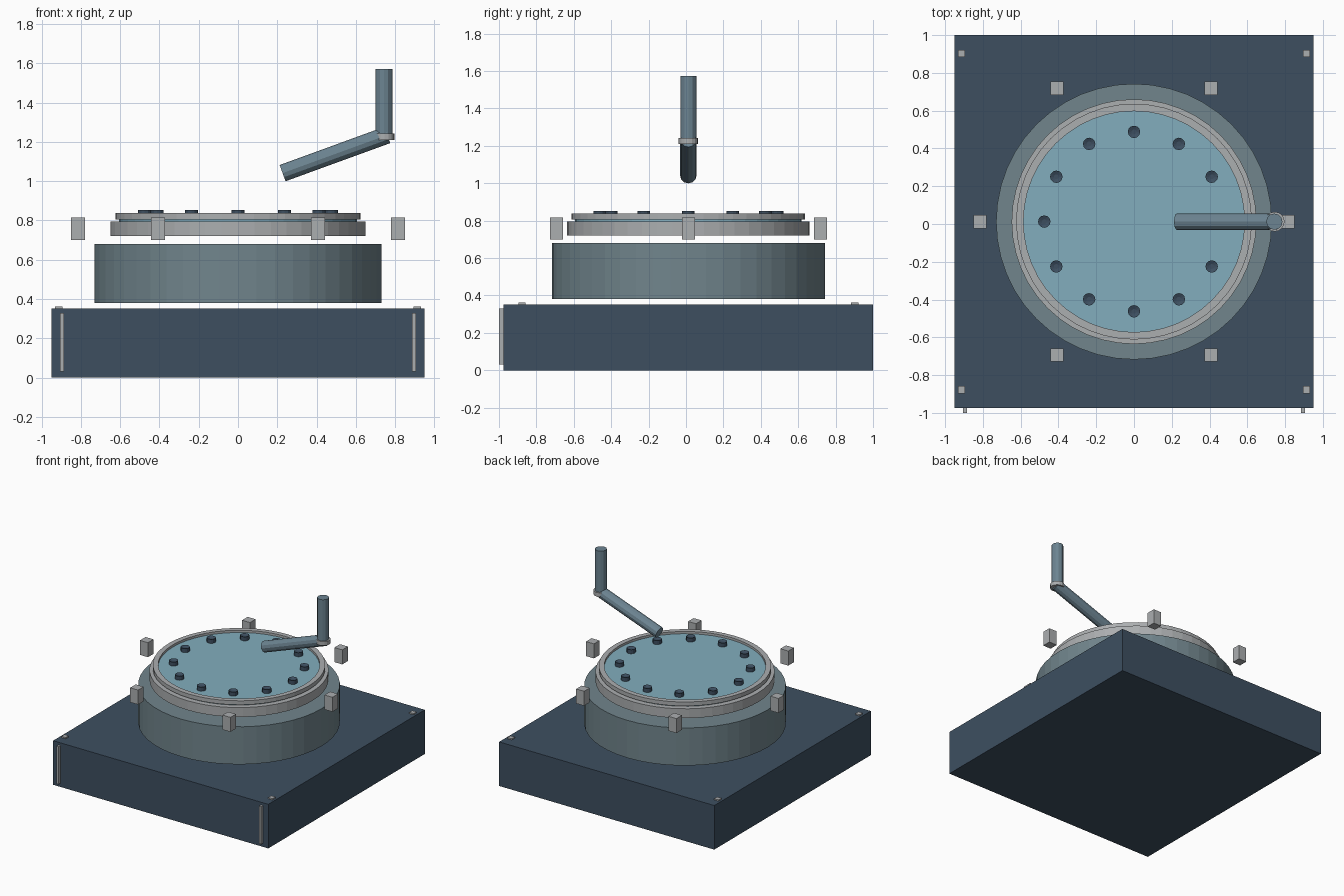
import bpy, bmesh, math
from mathutils import Vector, Matrix

if "Cube" in bpy.data.objects:
    bpy.data.objects.remove(bpy.data.objects["Cube"], do_unlink=True)

CY = 0.0125  # shared centre line of base and drum


def material(name, rgb):
    m = bpy.data.materials.new(name)
    m.use_nodes = True
    m.diffuse_color = (*rgb, 1)
    m.node_tree.nodes["Principled BSDF"].inputs["Base Color"].default_value = (*rgb, 1)
    return m


navy = material("dark navy", (0.047, 0.078, 0.118))
slate = material("slate grey", (0.165, 0.235, 0.265))
silver = material("light grey", (0.41, 0.425, 0.435))
glass = material("pale blue", (0.225, 0.42, 0.51))
steel = material("steel blue", (0.15, 0.23, 0.285))


def finish(name, bm, mat):
    bmesh.ops.recalc_face_normals(bm, faces=bm.faces)
    mesh = bpy.data.meshes.new(name)
    bm.to_mesh(mesh)
    bm.free()
    mesh.materials.append(mat)
    ob = bpy.data.objects.new(name, mesh)
    bpy.context.collection.objects.link(ob)
    return ob


def box(name, centre, size, mat):
    bm = bmesh.new()
    bmesh.ops.create_cube(bm, size=1, matrix=Matrix.Translation(centre) @ Matrix.Diagonal((*size, 1)))
    return finish(name, bm, mat)


def rod(name, start, end, radius, sides, mat):
    a, b = Vector(start), Vector(end)
    turn = (b - a).to_track_quat("Z", "Y").to_matrix().to_4x4()
    bm = bmesh.new()
    bmesh.ops.create_cone(bm, cap_ends=True, segments=sides, radius1=radius, radius2=radius,
                          depth=(b - a).length, matrix=Matrix.Translation((a + b) / 2) @ turn)
    return finish(name, bm, mat)


def ring(name, inner, outer, low, high, sides, mat):
    # rectangular section spun around the vertical axis
    bm = bmesh.new()
    section = [bm.verts.new((r, 0, z)) for r, z in
               ((inner, low), (outer, low), (outer, high), (inner, high))]
    edges = [bm.edges.new((section[i], section[(i + 1) % 4])) for i in range(4)]
    bmesh.ops.spin(bm, geom=section + edges, cent=(0, 0, 0), axis=(0, 0, 1),
                   angle=math.tau, steps=sides)
    bmesh.ops.remove_doubles(bm, verts=bm.verts, dist=0.0001)
    bmesh.ops.translate(bm, verts=bm.verts, vec=(0, CY, 0))
    return finish(name, bm, mat)


def around(count, radius):
    for i in range(count):
        a = math.tau * i / count
        yield i + 1, radius * math.cos(a), CY + radius * math.sin(a)


# Base block with corner studs and front strips
box("base", (0, CY, 0.176), (1.9, 1.975, 0.352), navy)
for side, sx in (("left", 1), ("right", -1)):
    box(f"front_strip_{side}", (sx * 0.895, -0.985, 0.18), (0.02, 0.03, 0.3), silver)
    for end, sy in (("front", -1), ("back", 1)):
        box(f"corner_stud_{end}_{side}", (sx * 0.913, CY + sy * 0.89, 0.355),
            (0.038, 0.038, 0.014), silver)

# Drum, flange, rim and window
rod("drum", (0, CY, 0.38), (0, CY, 0.68), 0.73, 48, slate)
ring("flange", 0.56, 0.648, 0.72, 0.795, 48, silver)
ring("rim", 0.585, 0.624, 0.806, 0.838, 48, silver)
rod("window", (0, CY, 0.78), (0, CY, 0.82), 0.605, 48, glass)

# Bolts with a small recessed socket
for i, x, y in around(12, 0.475):
    bm = bmesh.new()
    bmesh.ops.create_cone(bm, cap_ends=True, segments=12, radius1=0.033, radius2=0.033,
                          depth=0.034, matrix=Matrix.Translation((x, y, 0.835)))
    bm.normal_update()
    top = [f for f in bm.faces if f.normal.z > 0.9]
    bmesh.ops.inset_region(bm, faces=top, thickness=0.02, depth=0)
    bmesh.ops.translate(bm, verts=top[0].verts, vec=(0, 0, -0.008))
    finish(f"bolt_{i}", bm, navy)

# Clamp blocks around the flange
for i, x, y in around(6, 0.815):
    box(f"clamp_{i}", (x, y, 0.758), (0.07, 0.07, 0.116), silver)

# Crank handle
rod("crank_arm", (0.227, CY, 1.041), (0.76, CY, 1.235), 0.044, 12, steel)
rod("crank_collar", (0.745, CY, 1.21), (0.745, CY, 1.243), 0.052, 16, silver)
rod("crank_grip", (0.743, CY, 1.22), (0.743, CY, 1.572), 0.043, 12, steel)
